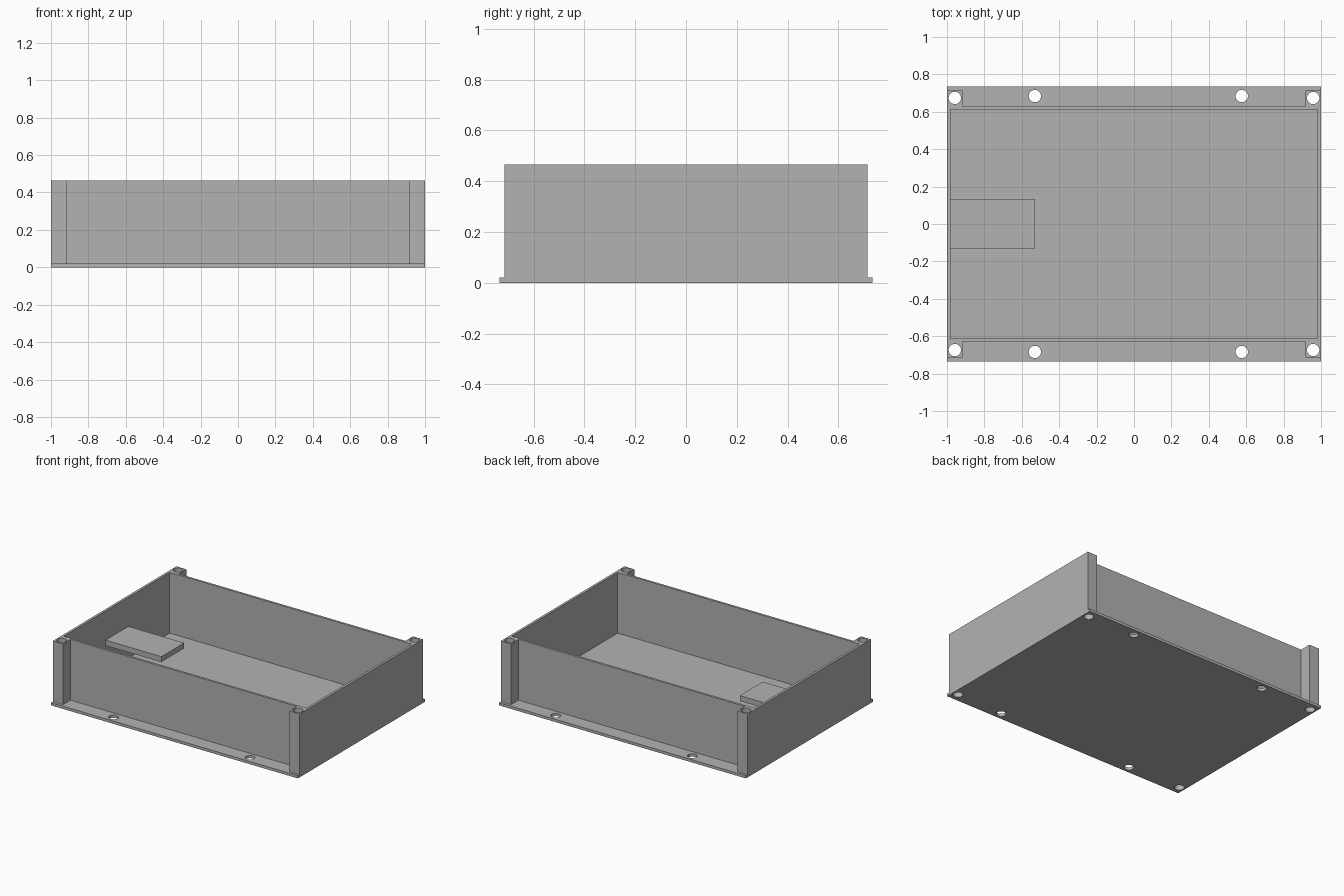
import bpy
import math

cube = bpy.data.objects.get("Cube")
if cube:
    bpy.data.objects.remove(cube, do_unlink=True)

GREY = (0.448, 0.448, 0.448, 1)
mat = bpy.data.materials.new("plain grey")
mat.use_nodes = True
mat.diffuse_color = GREY
mat.node_tree.nodes["Principled BSDF"].inputs["Base Color"].default_value = GREY


def box(name, x, y, z):
    """Box from (low, high) ranges on each axis."""
    mid = [(a + b) / 2 for a, b in (x, y, z)]
    bpy.ops.mesh.primitive_cube_add(size=1, location=mid)
    ob = bpy.context.object
    ob.name = name
    ob.scale = [b - a for a, b in (x, y, z)]
    bpy.ops.object.transform_apply(location=True, rotation=False, scale=True)
    ob.data.materials.append(mat)
    return ob


def drill(name, x, y):
    """Vertical round cutter taller than the whole body."""
    bpy.ops.mesh.primitive_cylinder_add(vertices=32, radius=HOLE, depth=2, location=(x, y, 0))
    ob = bpy.context.object
    ob.name = name
    ob.data.materials.append(mat)
    return ob


def cut(target, cutters):
    """Subtract the cutters, then discard them."""
    for c in cutters:
        c.hide_render = True
        bpy.context.view_layer.objects.active = target
        mod = target.modifiers.new("cut", 'BOOLEAN')
        mod.operation = 'DIFFERENCE'
        mod.solver = 'EXACT'
        mod.object = c
        bpy.ops.object.modifier_apply(modifier=mod.name)
        bpy.data.objects.remove(c, do_unlink=True)


FLOOR, TOP = 0.02, 0.465
HOLE = 0.033
WALL_OUT, WALL_IN = 0.629, 0.612   # long walls, distance from centre
SIDE_IN = 0.982                    # inner face of the short walls
POST_IN, POST_OUT = 0.918, 0.715   # corner post limits in x and y
corners = [(x, y) for x in (-0.958, 0.958) for y in (-0.674, 0.674)]
flange = [(x, y) for x in (-0.53, 0.576) for y in (-0.684, 0.684)]

# Base plate with corner and flange screw holes
base = box("base_plate", (-1, 1), (-0.735, 0.735), (0, FLOOR))
cut(base, [drill("plate_drill", x, y) for x, y in corners + flange])

# Walls and corner posts, carved from one block
walls = box("walls_and_posts", (-1, 1), (-POST_OUT, POST_OUT), (FLOOR, TOP))
cavity = box("cavity", (-SIDE_IN, SIDE_IN), (-WALL_IN, WALL_IN), (-1, 1))
front = box("front_recess", (-POST_IN, POST_IN), (-1, -WALL_OUT), (-1, 1))
back = box("back_recess", (-POST_IN, POST_IN), (WALL_OUT, 1), (-1, 1))
cut(walls, [cavity, front, back] + [drill("post_drill", x, y) for x, y in corners])

# Small shelf held by the right wall
box("inner_shelf", (-SIDE_IN, -0.53), (-0.13, 0.134), (0.212, 0.252))

# Crisp edges, smooth screw holes
bpy.ops.object.select_all(action='DESELECT')
for ob in (base, walls):
    ob.select_set(True)
bpy.context.view_layer.objects.active = walls
bpy.ops.object.shade_smooth_by_angle(angle=math.radians(30))
